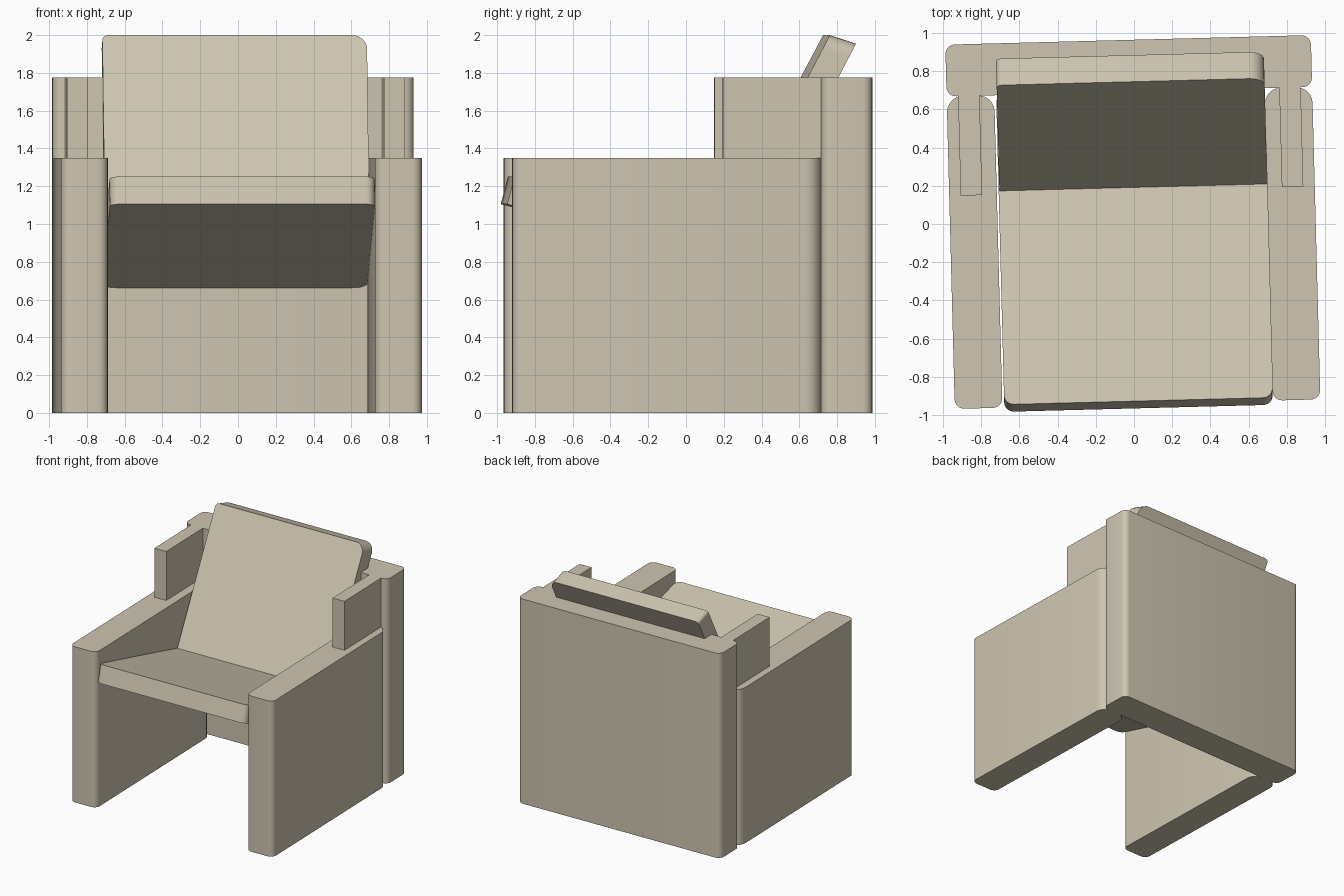
import bpy, bmesh, math
from mathutils import Vector

if "Cube" in bpy.data.objects:
    bpy.data.objects.remove(bpy.data.objects["Cube"])

TURN = math.radians(1.5)      # the whole chair is turned slightly
CX = -0.006                   # centre line of the frame

fabric = bpy.data.materials.new("beige fabric")
fabric.diffuse_color = (0.62, 0.56, 0.44, 1)
fabric.use_nodes = True
fabric.node_tree.nodes["Principled BSDF"].inputs["Base Color"].default_value = fabric.diffuse_color


def rounded_rect(x0, x1, y0, y1, radii, seg=6):
    """Outline; radii in order x0y0, x1y0, x1y1, x0y1."""
    pts = []
    corners = [(x0, y0, 1, 1), (x1, y0, -1, 1), (x1, y1, -1, -1), (x0, y1, 1, -1)]
    for i, ((x, y, sx, sy), r) in enumerate(zip(corners, radii)):
        if r == 0:
            pts.append((x, y))
            continue
        for k in range(seg + 1):
            a = math.pi + i * math.pi / 2 + k / seg * math.pi / 2
            pts.append((x + sx * r + r * math.cos(a), y + sy * r + r * math.sin(a)))
    return pts


def slab(name, outline, origin, v, w):
    """Prism: outline lies along x and v, thickness is vector w."""
    o, v, w = Vector(origin), Vector(v), Vector(w)
    bm = bmesh.new()
    lo = [o + Vector((a, 0, 0)) + v * b for a, b in outline]
    a = [bm.verts.new(p) for p in lo]
    b = [bm.verts.new(p + w) for p in lo]
    bm.faces.new(a)
    bm.faces.new(b)
    n = len(a)
    for i in range(n):
        j = (i + 1) % n
        bm.faces.new((a[i], a[j], b[j], b[i]))
    bmesh.ops.recalc_face_normals(bm, faces=bm.faces)
    me = bpy.data.meshes.new(name)
    bm.to_mesh(me)
    bm.free()
    me.materials.append(fabric)
    ob = bpy.data.objects.new(name, me)
    bpy.context.collection.objects.link(ob)
    ob.rotation_euler.z = TURN
    bpy.ops.object.select_all(action='DESELECT')
    ob.select_set(True)
    bpy.context.view_layer.objects.active = ob
    bpy.ops.object.shade_smooth_by_angle(angle=math.radians(35))
    return ob


Y = (0, 1, 0)

# Tall back panel
slab("back_panel", rounded_rect(CX - 0.956, CX + 0.956, 0.692, 0.963, (0.05,) * 4),
     (0, 0, 0), Y, (0, 0, 1.775))

# Side panels with the small wings standing on them
for side, s in (("left", -1), ("right", 1)):
    x0, x1 = sorted((CX + s * 0.707, CX + s * 0.956))
    slab(side + "_arm", rounded_rect(x0, x1, -0.942, 0.693, (0.05, 0.05, 0.085, 0.085)),
         (0, 0, 0), Y, (0, 0, 1.35))
    c = CX + s * 0.84
    slab(side + "_wing", rounded_rect(c - 0.056, c + 0.056, 0.172, 0.694, (0,) * 4),
         (0, 0, 1.35), Y, (0, 0, 0.425))

# Seat cushion, sloping down to the back
t = math.radians(15)
slab("seat", rounded_rect(-0.703, 0.701, 0, 1.71, (0.05, 0.05, 0.08, 0.08)),
     (0, -0.964, 1.105), (0, math.cos(t), -math.sin(t)), (0, 0.038, 0.146))

# Leaning back cushion, sunk into the seat
t = math.radians(27.8)
length = 1.24
up = Vector((0, math.sin(t), math.cos(t)))
slab("back_cushion", rounded_rect(-0.699, 0.702, 0, length, (0.03, 0.03, 0.08, 0.03)),
     Vector((0, 0.744, 2.0)) - up * length, up, (0, 0.139, -0.045))
